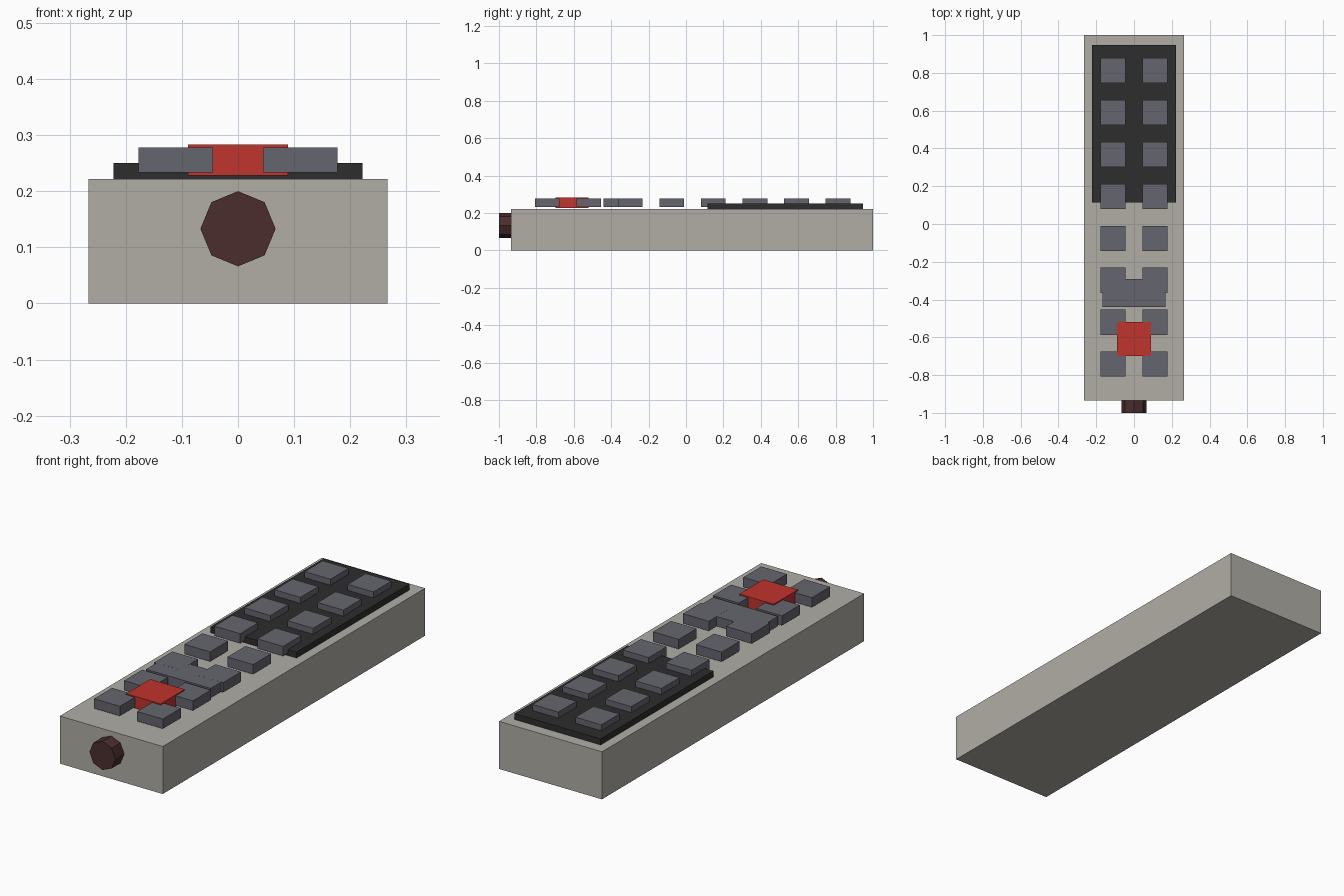
import bpy
import math

cube = bpy.data.objects.get("Cube")
if cube:
    bpy.data.objects.remove(cube, do_unlink=True)


def material(name, rgb):
    mat = bpy.data.materials.new(name)
    mat.use_nodes = True
    mat.diffuse_color = (*rgb, 1)
    mat.node_tree.nodes["Principled BSDF"].inputs["Base Color"].default_value = (*rgb, 1)
    return mat


def finish(name, mat):
    obj = bpy.context.object
    obj.name = name
    obj.data.name = name
    obj.data.materials.append(mat)
    return obj


def box(name, mat, low, high):
    center = [(a + b) / 2 for a, b in zip(low, high)]
    bpy.ops.mesh.primitive_cube_add(size=1, location=center)
    bpy.context.object.scale = [b - a for a, b in zip(low, high)]
    bpy.ops.object.transform_apply(location=False, rotation=False, scale=True)
    return finish(name, mat)


beige = material("warm_grey", (0.44, 0.42, 0.38))
black = material("charcoal", (0.026, 0.026, 0.026))
grey = material("slate_grey", (0.13, 0.13, 0.157))
red = material("red", (0.53, 0.033, 0.026))
maroon = material("dark_maroon", (0.07, 0.026, 0.028))

# Case and the dark keypad plate on its rear half
box("case", beige, (-0.266, -0.935, 0), (0.266, 1, 0.222))
box("keypad_plate", black, (-0.222, 0.115, 0.2), (0.222, 0.947, 0.25))

# Two columns of keys, slightly raised above the case
KEY, PITCH = 0.133, 0.222
for row in range(8):
    y = -0.742 + row * PITCH
    for side, x in (("right", -0.111), ("left", 0.111)):
        box(f"key_{side}_{row + 1}", grey,
            (x - KEY / 2, y - KEY / 2, 0.233), (x + KEY / 2, y + KEY / 2, 0.278))

# Wide key and red power key
box("wide_key", grey, (-0.167, -0.44, 0.233), (0.167, -0.29, 0.2778))
box("power_key", red, (-0.089, -0.698, 0.228), (0.089, -0.52, 0.283))

# Eight-sided emitter at the front end
bpy.ops.mesh.primitive_cylinder_add(
    vertices=8, radius=0.067, depth=0.08,
    location=(0, -0.96, 0.133), rotation=(math.pi / 2, 0, 0))
finish("emitter", maroon)
